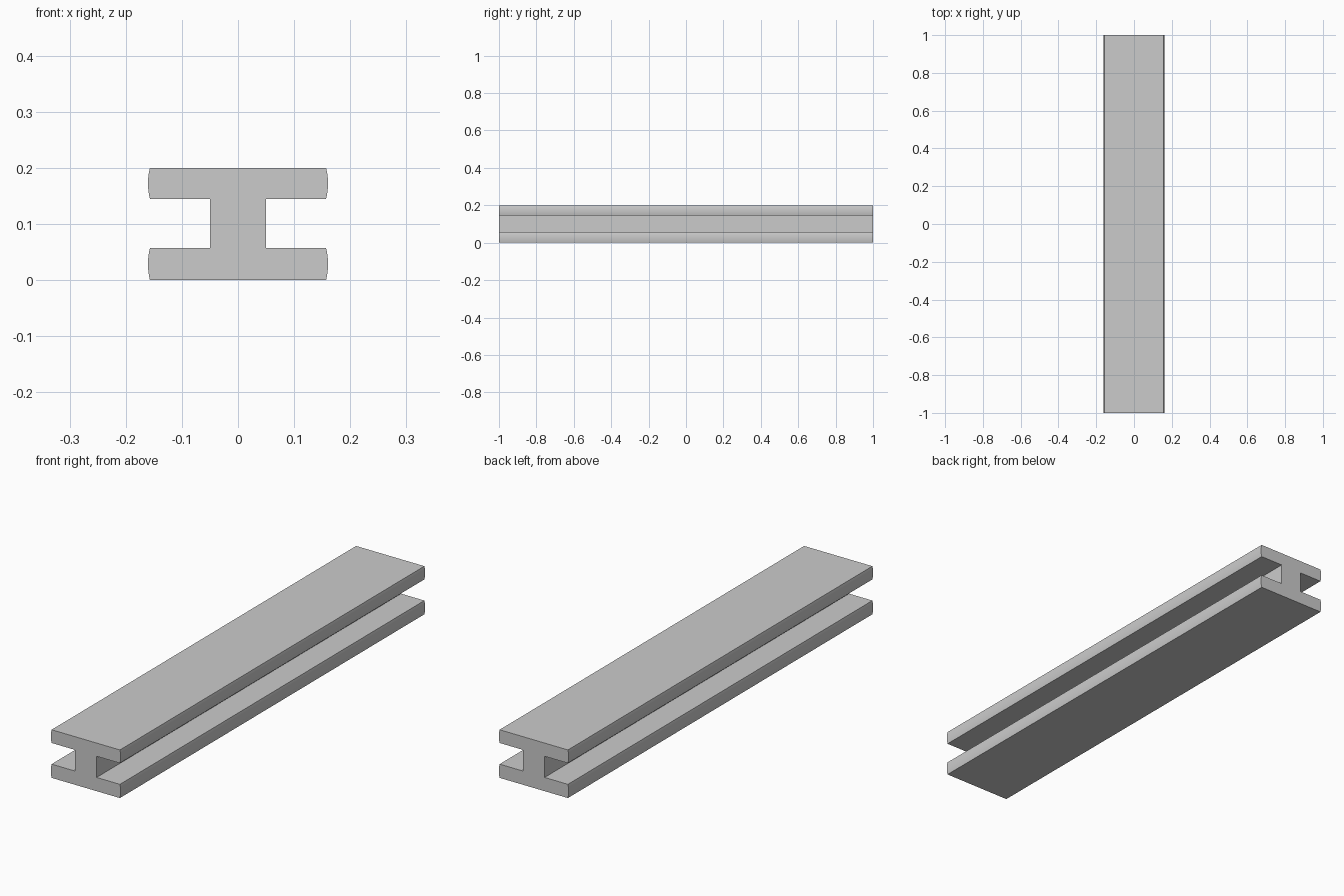
import bpy
import bmesh
import math

if "Cube" in bpy.data.objects:
    bpy.data.objects.remove(bpy.data.objects["Cube"])

LENGTH = 2.0
WEB_HALF = 0.05      # half thickness of the upright web
CORNER_X = 0.157     # flange edge at its corners
BULGE = 0.0035       # how far the flange edge bows outward
STEPS = 8


def bowed_edge(z0, z1):
    """Points up one flange edge, following a shallow outward curve."""
    points = []
    for i in range(STEPS + 1):
        t = i / STEPS
        x = CORNER_X + BULGE * (1 - (2 * t - 1) ** 2)
        points.append((x, z0 + (z1 - z0) * t))
    return points


# Right half of the I-shaped section, bottom to top, then mirrored
right = (bowed_edge(0.0, 0.057)
         + [(WEB_HALF, 0.057), (WEB_HALF, 0.145)]
         + bowed_edge(0.145, 0.2))
profile = right + [(-x, z) for x, z in reversed(right)]

# Beam: section extruded along y
bm = bmesh.new()
section = bm.faces.new([bm.verts.new((x, -LENGTH / 2, z)) for x, z in profile])
extruded = bmesh.ops.extrude_face_region(bm, geom=[section], use_keep_orig=True)
far_verts = [g for g in extruded["geom"] if isinstance(g, bmesh.types.BMVert)]
bmesh.ops.translate(bm, verts=far_verts, vec=(0, LENGTH, 0))
bmesh.ops.recalc_face_normals(bm, faces=bm.faces)

mesh = bpy.data.meshes.new("i_beam")
bm.to_mesh(mesh)
bm.free()
beam = bpy.data.objects.new("i_beam", mesh)
bpy.context.collection.objects.link(beam)

# Smooth bowed edges, crisp corners
bpy.context.view_layer.objects.active = beam
beam.select_set(True)
bpy.ops.object.shade_smooth_by_angle(angle=math.radians(30))
